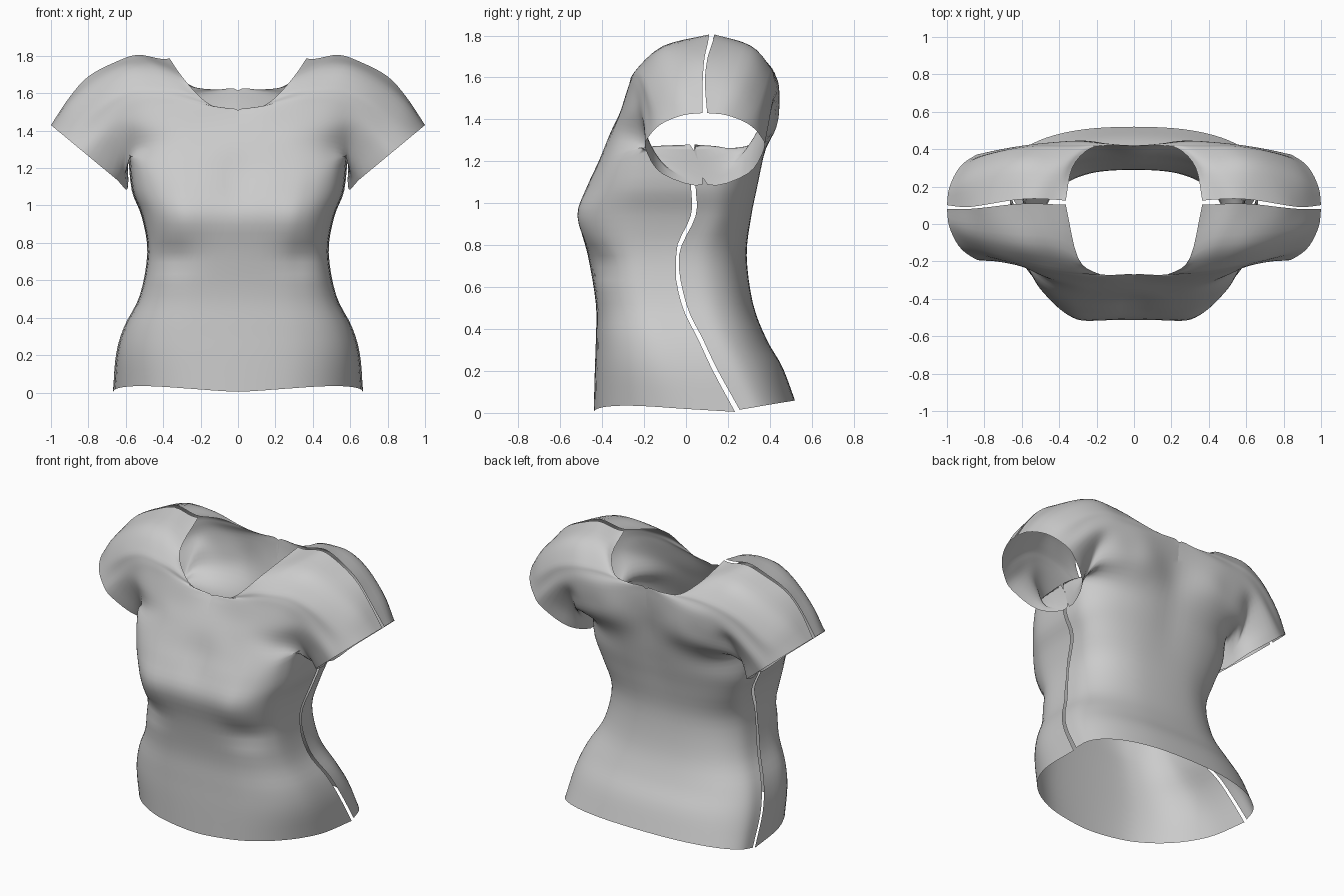
import bpy, bmesh, math
from mathutils import Vector

cube = bpy.data.objects.get("Cube")
if cube:
    bpy.data.objects.remove(cube, do_unlink=True)

COLUMNS = 6      # control columns between centre and side seam
STEPS = 4        # spline steps between control points

# Torso levels: height, half width, seam y, front y, back y
TORSO = [
    (.005, .668, .245, -.44, .52),
    (.2, .652, .14, -.435, .46),
    (.35, .61, .07, -.43, .385),
    (.52, .525, -.01, -.43, .32),
    (.75, .485, -.045, -.468, .29),
    (.94, .515, .035, -.515, .315),
    (1.08, .568, .035, -.475, .345),
    (1.2, .59, .03, -.42, .37),
]

# Yoke rows from neck to sleeve: angle round the cuff, then front points
YOKE = [
    (0, [(0, -.37, 1.32), (.17, -.365, 1.32), (.33, -.345, 1.33),
         (.46, -.295, 1.32), (.565, -.2, 1.29), (.6, -.1, 1.18)]),
    (45, [(0, -.32, 1.42), (.18, -.32, 1.42), (.34, -.31, 1.43),
          (.48, -.28, 1.43), (.58, -.225, 1.4), (.62, -.155, 1.26)]),
    (90, [(0, -.27, 1.51), (.17, -.285, 1.52), (.34, -.28, 1.53),
          (.5, -.255, 1.53), (.62, -.22, 1.47), (.72, -.195, 1.36)]),
    (112, [(.11, -.272, 1.522), (.24, -.27, 1.56), (.38, -.26, 1.59),
           (.53, -.235, 1.59), (.66, -.205, 1.53), (.78, -.175, 1.42)]),
    (135, [(.2, -.262, 1.578), (.3, -.25, 1.62), (.42, -.23, 1.64),
           (.56, -.205, 1.64), (.7, -.18, 1.58), (.84, -.14, 1.47)]),
    (160, [(.3, -.18, 1.69), (.38, -.13, 1.73), (.47, -.11, 1.75),
           (.6, -.1, 1.74), (.74, -.08, 1.67), (.89, -.045, 1.55)]),
    (180, [(.365, .105, 1.785), (.42, .105, 1.785), (.54, .11, 1.805),
           (.66, .105, 1.765), (.8, .09, 1.69), (.9, .085, 1.58)]),
]

# The back panel follows the same rows with its own depths and neckline
BACK_DEPTH = [
    (.39, .4, .41, .39, .33, .2),
    (.41, .42, .43, .42, .37, .3),
    (.42, .43, .44, .43, .41, .385),
    (.42, .42, .42, .42, .4, .37),
    (.4, .4, .4, .4, .38, .34),
    (.3, .3, .3, .31, .29, .24),
    (.125, .13, .135, .125, .1, .085),
]
BACK_NECK = [(0, 1.34), (0, 1.47), (0, 1.615), (.12, 1.62), (.24, 1.635),
             (.33, 1.71), (.365, 1.785)]


def torso_row(level, back):
    """Rounded-box half section from the centre line to the side seam."""
    z, width, seam, front_y, back_y = level
    depth = (back_y if back else front_y) - seam
    rise = min(z / .9, 1)
    power = .85 - .1 * rise if back else .74 - .17 * rise
    row = []
    for i in range(COLUMNS + 1):
        a = math.pi / 2 * i / COLUMNS
        s, c = math.sin(a) ** power, max(math.cos(a), 0) ** power
        # Hem sweep at the bottom, raised armpit at the top
        lift = max(0, 1 - z / .3) * (.01 + .045 * c if back else .03 * math.sin(2 * a))
        if z > 1.15:
            lift = .08 * math.sin(a) ** 4
        row.append(Vector((width * s, seam + depth * c, z + lift)))
    return row


def cuff_point(degrees, back):
    """Point on the tilted oval sleeve opening."""
    a = math.radians(degrees)
    side = 1 if back else -1
    return Vector((.795 - .205 * math.cos(a), .09 + side * .272 * math.sin(a),
                   1.26 - .17 * math.cos(a)))


def yoke_row(index, back):
    degrees, points = YOKE[index]
    row = [Vector(p) for p in points]
    if back:
        neck_x, neck_z = BACK_NECK[index]
        rise = neck_z - row[0].z
        for p, y, share in zip(row, BACK_DEPTH[index], (1, .6, .25, 0, 0, 0)):
            p.y = y
            p.z += rise * share
        row[0].x = neck_x
    return row + [cuff_point(degrees, back)]


def spline(points, mirrored_start=False):
    """Smooth curve through the points."""
    first = 2 * points[0] - points[1]
    if mirrored_start:
        first = Vector((-points[1].x, points[1].y, points[1].z))
    pts = [first] + points + [2 * points[-1] - points[-2]]
    curve = []
    for a, b, c, d in zip(pts, pts[1:], pts[2:], pts[3:]):
        for k in range(STEPS):
            t = k / STEPS
            curve.append(b + (c - a) * t / 2
                         + (a * 2 - b * 5 + c * 4 - d) * (t * t / 2)
                         + (b * 3 - a - c * 3 + d) * (t ** 3 / 2))
    curve.append(points[-1].copy())
    return curve


def bump(p, x, z, spread_x, spread_z):
    return math.exp(-((p.x - x) / spread_x) ** 2 - ((p.z - z) / spread_z) ** 2)


def shape_cloth(p, back, t):
    """Bust, shoulder blades, spine hollow and the open seam."""
    if back:
        p.y += .02 * bump(p, .24, 1.42, .12, .12) - .012 * bump(p, 0, 1.2, .1, .25)
        p.y += .011 * t ** 4
    else:
        p.y -= .02 * bump(p, .31, .93, .12, .13)
        p.y += .025 * bump(p, 0, 1.13, .09, .13) + .03 * bump(p, .36, .72, .13, .065)
        p.y -= .011 * t ** 4


def make_panel(name, back, material):
    rows = [torso_row(level, back) for level in TORSO]
    rows += [yoke_row(i, back) for i in range(len(YOKE))]
    columns = [spline(list(col)) for col in zip(*rows)]
    grid = [spline(list(r), abs(r[0].x) < .001) for r in zip(*columns)]
    for row in grid:
        for j, p in enumerate(row):
            shape_cloth(p, back, j / (len(row) - 1))

    bm = bmesh.new()
    for side in (1, -1):
        verts = [[bm.verts.new((p.x * side, p.y, p.z)) for p in row] for row in grid]
        for low, high in zip(verts, verts[1:]):
            for j in range(len(low) - 1):
                quad = [low[j], low[j + 1], high[j + 1], high[j]]
                if (side > 0) == back:
                    quad.reverse()
                bm.faces.new(quad)
    bmesh.ops.remove_doubles(bm, verts=bm.verts, dist=.0005)
    mesh = bpy.data.meshes.new(name)
    bm.to_mesh(mesh)
    bm.free()
    mesh.materials.append(material)
    panel = bpy.data.objects.new(name, mesh)
    bpy.context.collection.objects.link(panel)
    mesh.shade_smooth()


cloth = bpy.data.materials.new("light grey cloth")
cloth.use_nodes = True
colour = (.6, .6, .6, 1)
cloth.diffuse_color = colour
cloth.node_tree.nodes["Principled BSDF"].inputs["Base Color"].default_value = colour

make_panel("shirt_front", False, cloth)
make_panel("shirt_back", True, cloth)
